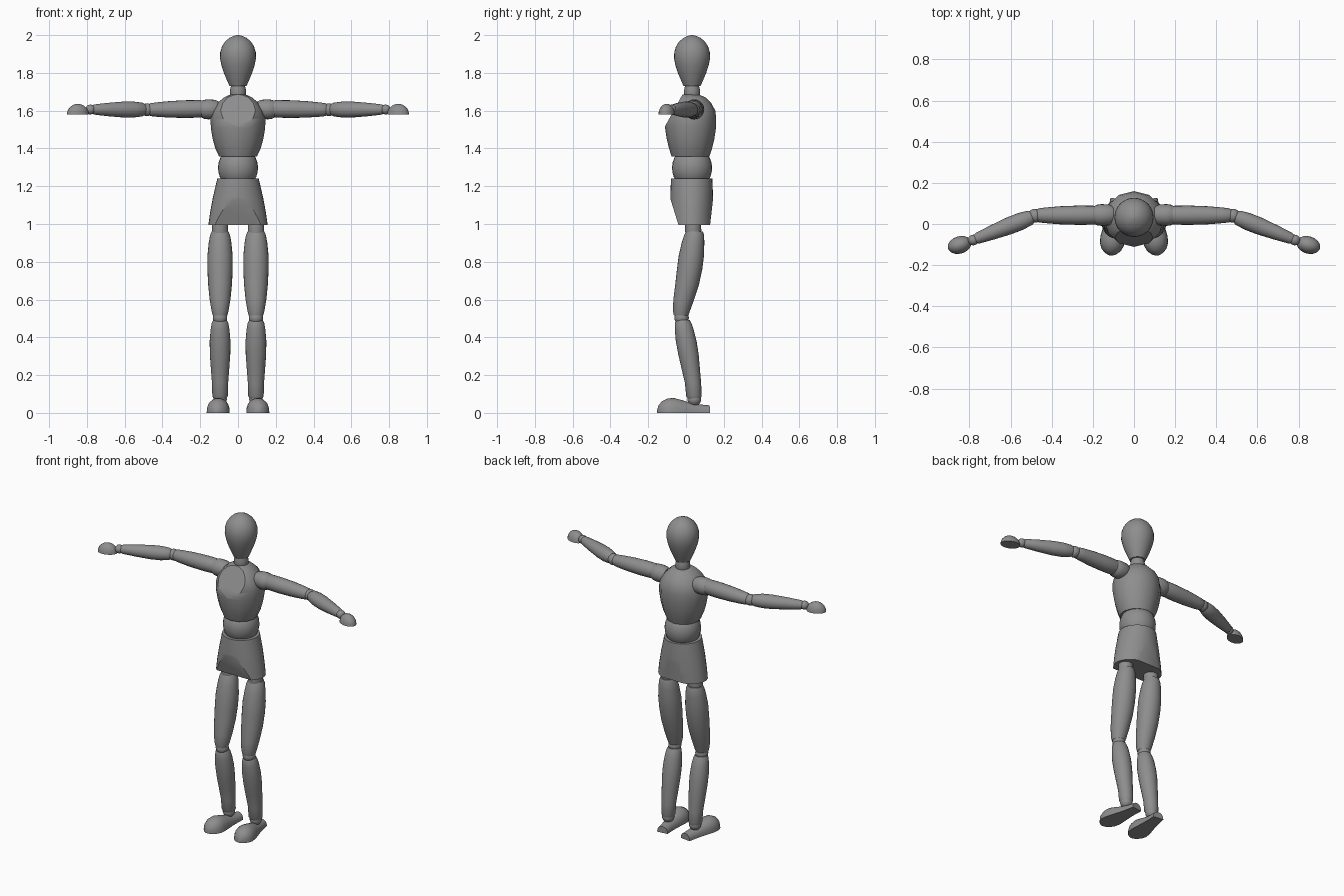
import bpy, bmesh, math
from mathutils import Vector, Matrix

if "Cube" in bpy.data.objects:
    bpy.data.objects.remove(bpy.data.objects["Cube"])

grey = bpy.data.materials.new("mannequin grey")
grey.diffuse_color = (0.27, 0.27, 0.27, 1)
grey.use_nodes = True
grey.node_tree.nodes["Principled BSDF"].inputs["Base Color"].default_value = grey.diffuse_color


def finish(name, bm, angle=40):
    bmesh.ops.recalc_face_normals(bm, faces=bm.faces)
    me = bpy.data.meshes.new(name)
    bm.to_mesh(me)
    bm.free()
    me.materials.append(grey)
    ob = bpy.data.objects.new(name, me)
    bpy.context.collection.objects.link(ob)
    bpy.ops.object.select_all(action='DESELECT')
    ob.select_set(True)
    bpy.context.view_layer.objects.active = ob
    bpy.ops.object.shade_smooth_by_angle(angle=math.radians(angle))
    return ob


def loft(rings, segs=24):
    """Capped skin over rings (z, cx, cy, rx, ry)."""
    bm = bmesh.new()
    loops = []
    for z, cx, cy, rx, ry in rings:
        loops.append([bm.verts.new((cx + rx * math.sin(2 * math.pi * i / segs),
                                    cy + ry * math.cos(2 * math.pi * i / segs), z))
                      for i in range(segs)])
    for a, b in zip(loops, loops[1:]):
        for i in range(segs):
            j = (i + 1) % segs
            bm.faces.new((a[i], a[j], b[j], b[i]))
    bm.faces.new(loops[0])
    bm.faces.new(loops[-1])
    return bm


def cut(bm, co, no):
    """Slice away the side the normal points to and cap the hole."""
    res = bmesh.ops.bisect_plane(bm, geom=bm.verts[:] + bm.edges[:] + bm.faces[:],
                                 plane_co=co, plane_no=no, clear_outer=True)
    edges = [e for e in res['geom_cut'] if isinstance(e, bmesh.types.BMEdge)]
    if edges:
        bmesh.ops.contextual_create(bm, geom=edges)


def limb(name, p0, p1, profile, segs=20):
    """Turned piece from p0 to p1 with profile (fraction, radius)."""
    p0, p1 = Vector(p0), Vector(p1)
    d = p1 - p0
    bm = loft([(t * d.length, 0, 0, r, r) for t, r in profile], segs)
    rot = d.to_track_quat('Z', 'Y').to_matrix().to_4x4()
    bm.transform(Matrix.Translation(p0) @ rot)
    finish(name, bm)


def ball(name, co, r):
    bm = bmesh.new()
    bmesh.ops.create_uvsphere(bm, u_segments=20, v_segments=12, radius=r,
                              matrix=Matrix.Translation(co))
    finish(name, bm)


# Head and neck
Y = 0.032
head = [(1.73, .045), (1.76, .058), (1.80, .075), (1.84, .088), (1.875, .095),
        (1.91, .094), (1.94, .085), (1.965, .069), (1.985, .046), (1.996, .022), (2.0, .004)]
finish("head", loft([(z, 0, Y, r, r) for z, r in head], 32))
finish("neck", loft([(1.66, 0, Y, .036, .036), (1.685, 0, Y, .042, .042),
                     (1.71, 0, Y, .042, .042), (1.735, 0, Y, .036, .036)]))

# Chest with a flat front facet
chest = [(1.357, .100, .100), (1.40, .120, .114), (1.45, .134, .126), (1.51, .144, .135),
         (1.56, .145, .136), (1.60, .135, .131), (1.64, .108, .110), (1.67, .075, .080),
         (1.685, .042, .045)]
bm = loft([(z, 0, .024, rx, ry) for z, rx, ry in chest], 12)
cut(bm, (0, -.112, 1.515), (0, -.157, .086))
finish("chest", bm, 35)

# Waist
waist = [(1.235, .088), (1.25, .097), (1.275, .104), (1.30, .106),
         (1.325, .103), (1.35, .094), (1.362, .086)]
finish("waist", loft([(z, 0, Y, r, r) for z, r in waist]))

# Pelvis, bevelled front and back
pelvis = [(.995, .157, .112), (1.06, .148, .113), (1.14, .133, .113),
          (1.20, .119, .111), (1.24, .110, .109)]
bm = loft([(z, 0, .030, rx, ry) for z, rx, ry in pelvis], 32)
cut(bm, (0, -.083, 1.135), (0, -.14, -.043))
cut(bm, (0, .143, 1.13), (0, .14, -.016))
finish("pelvis", bm, 25)

thigh = [(.515, -.026, .038), (.54, -.024, .045), (.60, -.012, .055), (.68, .006, .063),
         (.76, .019, .067), (.83, .028, .067), (.90, .037, .060), (.94, .043, .053),
         (.96, .045, .045)]
shin = [(.075, .044, .034), (.09, .042, .041), (.16, .037, .043), (.24, .024, .049),
        (.31, .013, .054), (.38, .001, .055), (.44, -.009, .050), (.475, -.015, .044),
        (.492, -.017, .036)]
# Foot sections from heel to toe: (y, half width, height)
foot = [(.135, .034, .040), (.08, .038, .045), (.03, .044, .054), (-.02, .053, .068),
        (-.065, .060, .079), (-.10, .059, .076), (-.13, .047, .062), (-.15, .026, .040),
        (-.158, .008, .014)]

for side, s in (("left", 1), ("right", -1)):
    # Leg
    x = .095 * s
    finish(side + "_hip_peg", loft([(z, x, .038, r, r) for z, r in
                                    ((.94, .040), (.965, .043), (1.0, .042))]))
    finish(side + "_thigh", loft([(z, x, y, r, r) for z, y, r in thigh]))
    ball(side + "_knee", (x, -.023, .503), .038)
    finish(side + "_shin", loft([(z, x, y, r, r) for z, y, r in shin]))
    ball(side + "_ankle", (x, .044, .072), .036)

    # Foot: domed sections over a flat sole, toes turned slightly outward
    bm = bmesh.new()
    n = 12
    loops = []
    for y, w, h in foot:
        loops.append([bm.verts.new((w * math.cos(math.pi * i / n), y,
                                    h * math.sin(math.pi * i / n) ** .8 if 0 < i < n else 0))
                      for i in range(n + 1)])
    for a, b in zip(loops, loops[1:]):
        for i in range(n + 1):
            j = (i + 1) % (n + 1)
            bm.faces.new((a[i], a[j], b[j], b[i]))
    bm.faces.new(loops[0])
    bm.faces.new(loops[-1])
    bm.transform(Matrix.Translation((.096 * s, -.004, 0)) @ Matrix.Rotation(.12 * s, 4, 'Z')
                 @ Matrix.Diagonal((1, .95, 1, 1)))
    finish(side + "_foot", bm)

    # Arm
    limb(side + "_shoulder", (.10 * s, .045, 1.607), (.195 * s, .043, 1.607),
         [(0, .040), (.2, .050), (.6, .053), (.85, .050), (1, .042)])
    limb(side + "_upper_arm", (.18 * s, .043, 1.61), (.475 * s, .042, 1.605),
         [(0, .042), (.06, .046), (.3, .047), (.6, .044), (.85, .038), (.96, .034), (1, .028)])
    ball(side + "_elbow", (.482 * s, .040, 1.605), .034)
    limb(side + "_forearm", (.495 * s, .035, 1.606), (.775 * s, -.075, 1.606),
         [(0, .029), (.04, .036), (.2, .042), (.4, .042), (.7, .035), (.95, .027), (1, .021)])
    ball(side + "_wrist", (.782 * s, -.078, 1.606), .026)

    # Hand: half an ellipsoid with a flat palm
    bm = bmesh.new()
    bmesh.ops.create_uvsphere(bm, u_segments=20, v_segments=12, radius=1)
    cut(bm, (0, 0, 0), (0, 0, -1))
    bm.transform(Matrix.Translation((.848 * s, -.102, 1.58)) @ Matrix.Rotation(-.3 * s, 4, 'Z')
                 @ Matrix.Diagonal((.059, .042, .056, 1)))
    finish(side + "_hand", bm)
